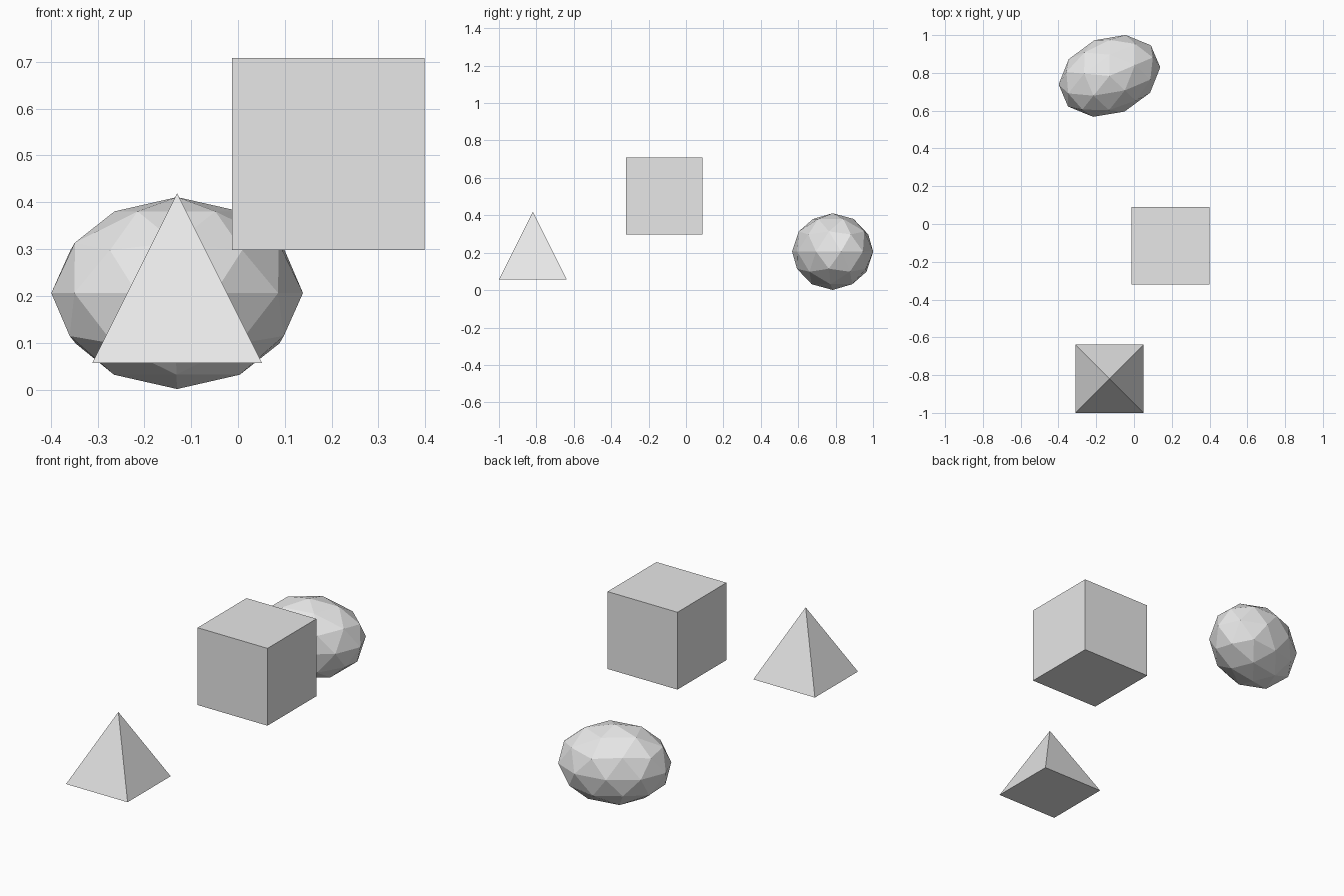
import bpy
import math

default = bpy.data.objects.get("Cube")
if default:
    bpy.data.objects.remove(default, do_unlink=True)

# Single plain grey for all three solids
GREY = (0.8, 0.8, 0.8, 1.0)
grey = bpy.data.materials.new("light grey")
grey.use_nodes = True
grey.diffuse_color = GREY
grey.node_tree.nodes["Principled BSDF"].inputs["Base Color"].default_value = GREY


def finish(name):
    """Name the active solid, colour it and keep its faces flat."""
    obj = bpy.context.object
    obj.name = obj.data.name = name
    obj.data.materials.append(grey)
    bpy.ops.object.shade_flat()
    return obj


# Floating cube in the middle
bpy.ops.mesh.primitive_cube_add(size=0.411, location=(0.193, -0.116, 0.503))
finish("floating_cube")

# Square pyramid at the front, sides parallel to the axes
SIDE = 0.362
bpy.ops.mesh.primitive_cone_add(
    vertices=4, radius1=SIDE / math.sqrt(2), radius2=0, depth=SIDE,
    location=(-0.13, -0.819, 0.238), rotation=(0, 0, math.radians(45)))
finish("square_pyramid")

# Faceted ball at the back, stretched along its own x axis and turned
bpy.ops.mesh.primitive_ico_sphere_add(
    subdivisions=2, radius=0.205, location=(-0.13, 0.784, 0.206),
    rotation=(0, 0, math.radians(23)))
ball = finish("stretched_faceted_ball")
ball.scale.x = 1.36
